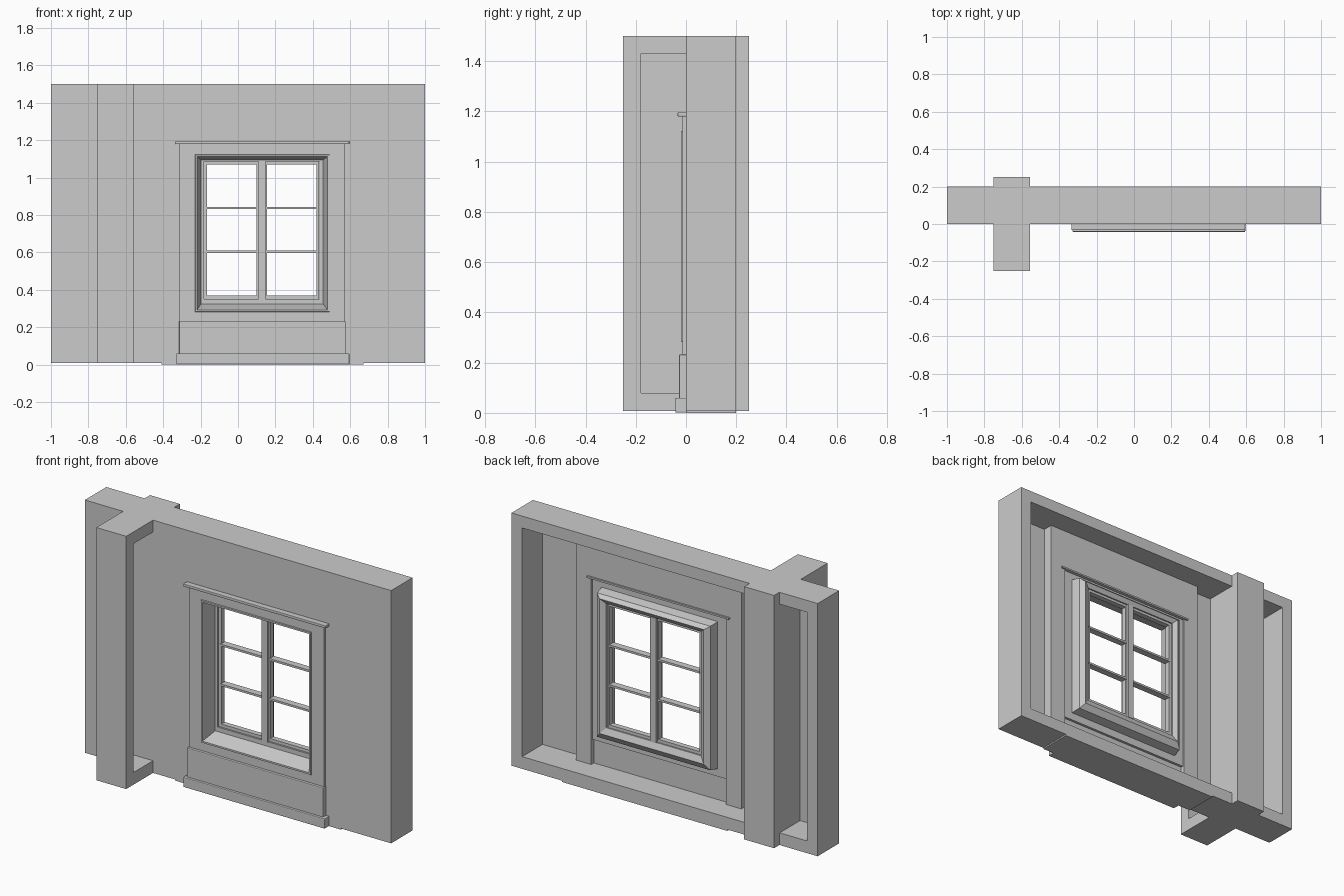
import bpy, bmesh


def finish(name, bm, bevel=0.0):
    bmesh.ops.recalc_face_normals(bm, faces=bm.faces)
    mesh = bpy.data.meshes.new(name)
    bm.to_mesh(mesh)
    bm.free()
    ob = bpy.data.objects.new(name, mesh)
    bpy.context.collection.objects.link(ob)
    if bevel:
        m = ob.modifiers.new("soft_edge", "BEVEL")
        m.width, m.segments = bevel, 2
    return ob


def box(name, x, y, z, bevel=0.0):
    bm = bmesh.new()
    bmesh.ops.create_cube(bm, size=1)
    for v in bm.verts:
        v.co = [lo + (c + 0.5) * (hi - lo) for c, (lo, hi) in zip(v.co, (x, y, z))]
    return finish(name, bm, bevel)


def ring(name, sections, bevel=0.0):
    """Rectangular frame; sections (x0, x1, z0, z1, y) form its closed profile."""
    bm = bmesh.new()
    loops = [[bm.verts.new((x, y, z)) for x, z in
              ((x0, z0), (x1, z0), (x1, z1), (x0, z1))]
             for x0, x1, z0, z1, y in sections]
    for a, b in zip(loops, loops[1:] + loops[:1]):
        for i in range(4):
            j = (i + 1) % 4
            bm.faces.new((a[i], a[j], b[j], b[i]))
    return finish(name, bm, bevel)


def cut(ob, x, y, z):
    c = box("cutter", x, y, z)
    c.hide_render = True
    m = ob.modifiers.new("cut", "BOOLEAN")
    m.operation, m.solver, m.object = "DIFFERENCE", "EXACT", c
    bpy.context.view_layer.objects.active = ob
    bpy.ops.object.modifier_apply(modifier=m.name)
    bpy.data.objects.remove(c)


# Wall shell with open pockets at the back
PZ = (0.08, 1.43)
wall = box("wall", (-1, 1), (0, 0.2), (0.008, 1.5))
cut(wall, (-0.93, -0.752), (0.01, 0.3), PZ)
cut(wall, (-0.556, 0.93), (0.07, 0.3), PZ)
cut(wall, (0.67, 0.93), (0.01, 0.3), PZ)
cut(wall, (-0.556, -0.41), (0.01, 0.3), PZ)
cut(wall, (-0.31, 0.57), (-0.1, 0.3), (0.08, 1.18))

# Cross pier with a hollow facing right
pier = box("pier", (-0.75, -0.555), (-0.25, 0.25), (0.008, 1.5))
cut(pier, (-0.74, -0.4), (-0.18, 0.0), PZ)

# Base slab under the window bay
box("base_slab", (-0.41, 0.67), (0.002, 0.2), (0, 0.012))

# Window surround
ring("casing", [(-0.312, 0.572, 0.225, 1.182, -0.013), (-0.225, 0.485, 0.285, 1.12, -0.013),
                (-0.225, 0.485, 0.285, 1.12, 0.06), (-0.312, 0.572, 0.225, 1.182, 0.06)])
box("cornice", (-0.335, 0.595), (-0.033, 0.005), (1.18, 1.196), 0.003)
box("back_ledge", (-0.335, 0.595), (0.06, 0.08), (1.18, 1.19))
box("apron", (-0.315, 0.575), (-0.028, 0.045), (0.05, 0.232), 0.004)
box("plinth", (-0.33, 0.595), (-0.042, 0.03), (0.001, 0.06), 0.004)

# Reveal and fixed frame, sloping at front and back
ring("window_frame", [(-0.228, 0.488, 0.283, 1.122, -0.02), (-0.218, 0.478, 0.293, 1.112, -0.02),
                      (-0.198, 0.455, 0.325, 1.095, 0.07), (-0.182, 0.437, 0.352, 1.085, 0.07),
                      (-0.182, 0.437, 0.352, 1.085, 0.12), (-0.21, 0.47, 0.315, 1.11, 0.135),
                      (-0.24, 0.50, 0.28, 1.13, 0.115), (-0.25, 0.51, 0.27, 1.14, 0.055)])

# Two sashes with glazing bars, meeting at the mullion
box("mullion", (0.109, 0.147), (0.065, 0.125), (0.35, 1.087))
for side, x0, x1 in (("left", -0.165, 0.1), ("right", 0.155, 0.42)):
    ring(side + "_sash", [(x0 - 0.02, x1 + 0.012, 0.348, 1.088, 0.08), (x0, x1, 0.37, 1.07, 0.08),
                          (x0, x1, 0.37, 1.07, 0.112), (x0 - 0.02, x1 + 0.012, 0.348, 1.088, 0.112)])
    for i, z in enumerate((0.603, 0.838)):
        box(f"{side}_glazing_bar_{i}", (x0 - 0.005, x1 + 0.005), (0.075, 0.115), (z - 0.006, z + 0.006))
